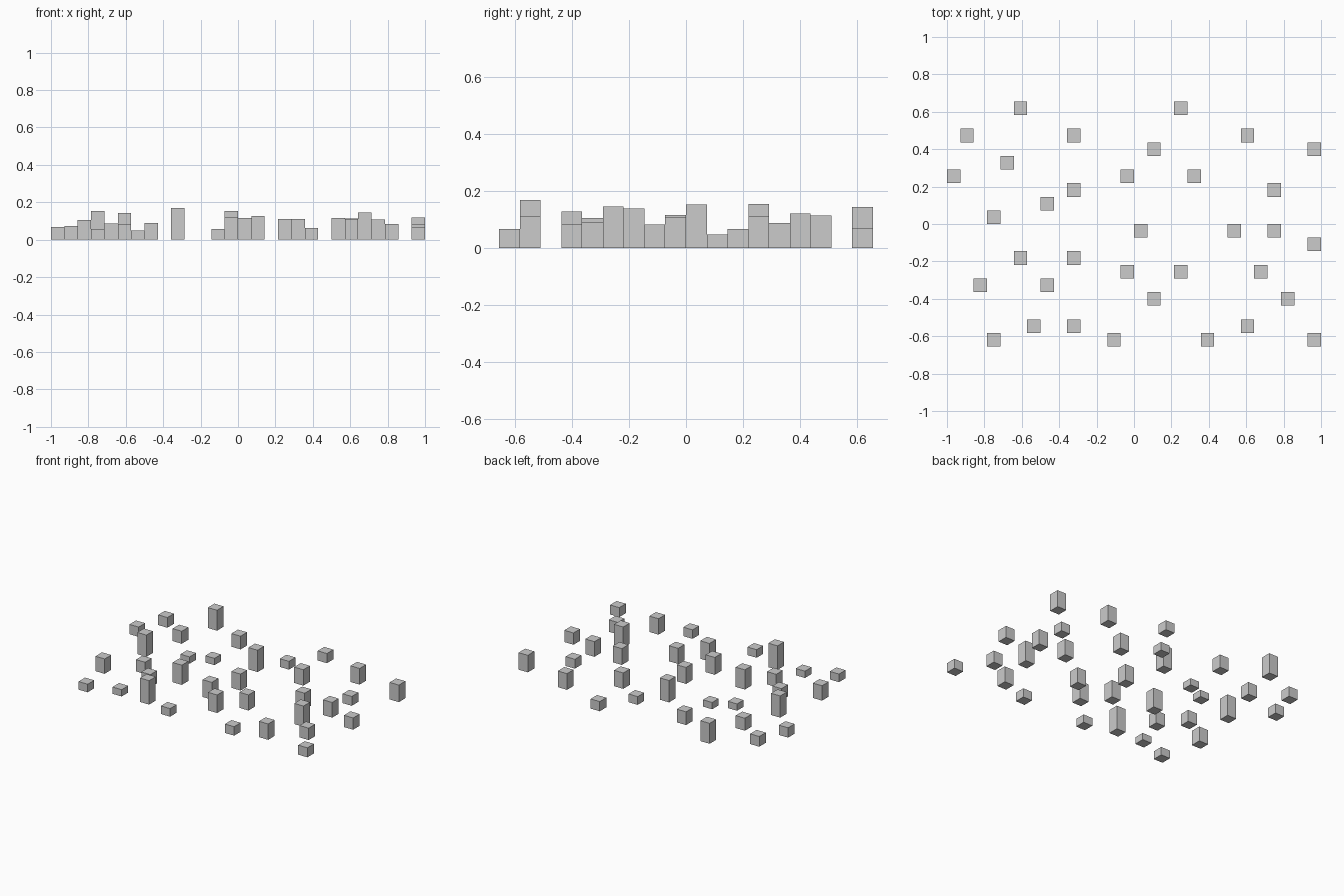
import bpy
import bmesh

if "Cube" in bpy.data.objects:
    bpy.data.objects.remove(bpy.data.objects["Cube"])

COLS, ROWS = 28, 18            # layout grid
CELL_X, CELL_Y = 2 / 28, 0.0728

# row (0 = back) -> (column, height) of each block
LAYOUT = {
    0: [(5, .144), (17, .068)],
    2: [(1, .072), (9, .093), (22, .114)],
    3: [(15, .058), (27, .12)],
    4: [(4, .088)],
    5: [(0, .069), (13, .154), (18, .112)],
    6: [(9, .048), (24, .066)],
    7: [(7, .048)],
    8: [(3, .153)],
    9: [(14, .116), (21, .115), (24, .107)],
    10: [(27, .083)],
    11: [(5, .083), (9, .139)],
    12: [(13, .122), (17, .11), (23, .146)],
    13: [(2, .105), (7, .09)],
    14: [(15, .127), (25, .084)],
    16: [(6, .048), (9, .169), (22, .112)],
    17: [(3, .057), (12, .057), (19, .063), (27, .067)],
}

grey = bpy.data.materials.new("plain_grey")
grey.diffuse_color = (0.6, 0.6, 0.6, 1)
grey.use_nodes = True
grey.node_tree.nodes["Principled BSDF"].inputs["Base Color"].default_value = grey.diffuse_color


def add_block(name, col, row, height):
    """Upright box filling one grid cell, standing on the ground."""
    mesh = bpy.data.meshes.new(name)
    bm = bmesh.new()
    bmesh.ops.create_cube(bm, size=1)
    bmesh.ops.scale(bm, vec=(CELL_X, CELL_Y, height), verts=bm.verts)
    bm.to_mesh(mesh)
    bm.free()
    mesh.materials.append(grey)
    block = bpy.data.objects.new(name, mesh)
    block.location = ((col - (COLS - 1) / 2) * CELL_X,
                      ((ROWS - 1) / 2 - row) * CELL_Y,
                      height / 2)
    bpy.context.collection.objects.link(block)


# scattered blocks
for row, blocks in LAYOUT.items():
    for col, height in blocks:
        add_block(f"block_row{row}_col{col}", col, row, height)
